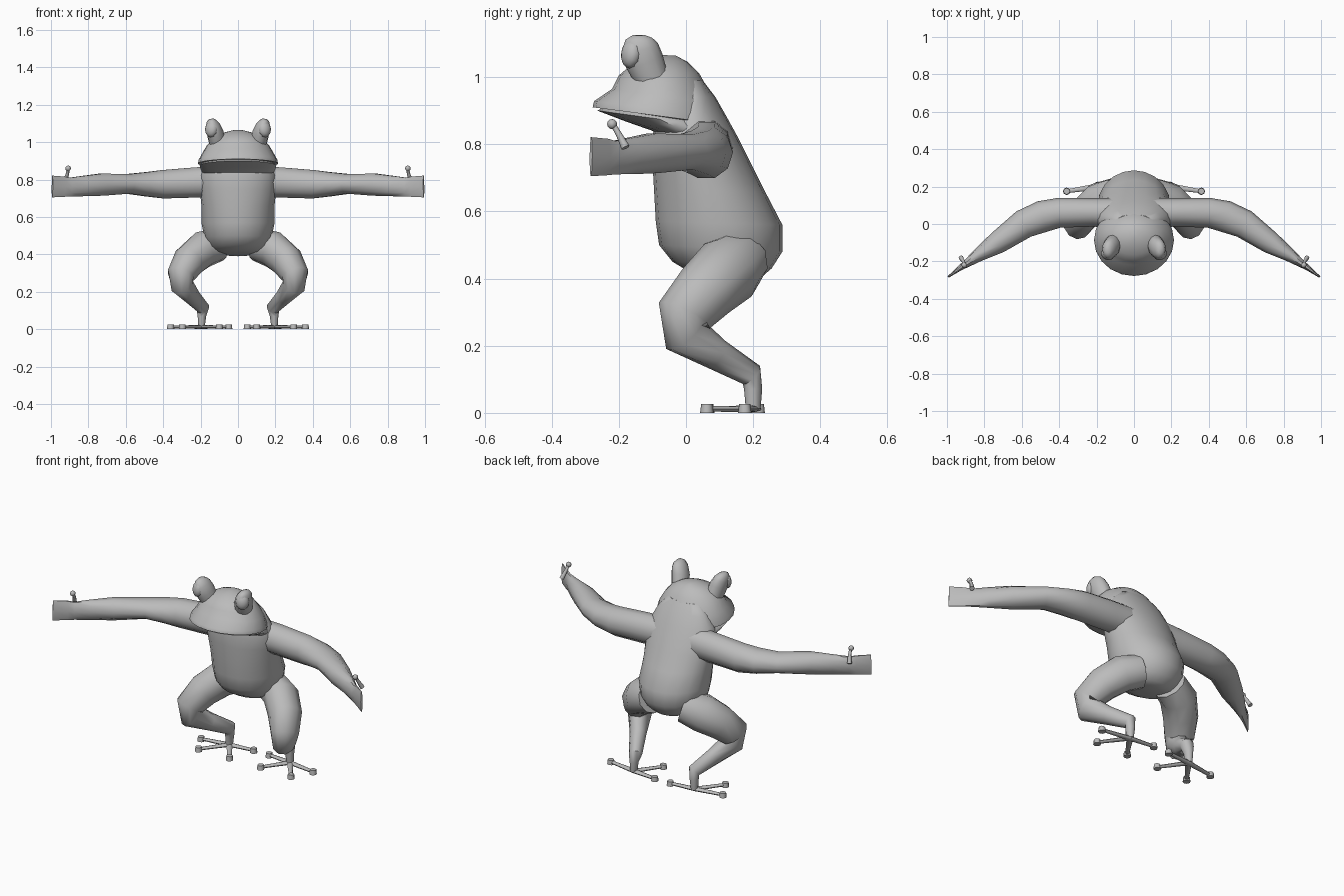
import bpy, bmesh
from math import cos, sin, tau, radians
from mathutils import Vector, Matrix

if "Cube" in bpy.data.objects:
    bpy.data.objects.remove(bpy.data.objects["Cube"])

grey = bpy.data.materials.new("skin grey")
grey.use_nodes = True
grey.diffuse_color = (0.5, 0.5, 0.5, 1)
grey.node_tree.nodes["Principled BSDF"].inputs["Base Color"].default_value = (0.5, 0.5, 0.5, 1)


def finish(name, bm, mirror=True, angle=50):
    """Turn a bmesh into a smooth object, mirrored over x when paired."""
    bmesh.ops.recalc_face_normals(bm, faces=bm.faces)
    mesh = bpy.data.meshes.new(name)
    bm.to_mesh(mesh)
    bm.free()
    mesh.materials.append(grey)
    ob = bpy.data.objects.new(name, mesh)
    bpy.context.collection.objects.link(ob)
    bpy.ops.object.select_all(action='DESELECT')
    ob.select_set(True)
    bpy.context.view_layer.objects.active = ob
    bpy.ops.object.shade_smooth_by_angle(angle=radians(angle))
    if mirror:
        mod = ob.modifiers.new("mirror", 'MIRROR')
        mod.use_mirror_merge = False
    return ob


def skin(bm, rings):
    """Bridge a list of point rings and cap both ends."""
    loops = [[bm.verts.new(p) for p in ring] for ring in rings]
    n = len(loops[0])
    for a, b in zip(loops, loops[1:]):
        for i in range(n):
            j = (i + 1) % n
            bm.faces.new((a[i], a[j], b[j], b[i]))
    bm.faces.new(loops[0][::-1])
    bm.faces.new(loops[-1])


def stack(name, rows, n=20):
    """Loft of ovals: front height, back height, front y, back y, half width."""
    rings = []
    for zf, zb, yf, yb, w in rows:
        ring = []
        for i in range(n):
            a = tau * i / n
            t = (1 + sin(a)) / 2
            ring.append(Vector((w * cos(a), yf + (yb - yf) * t, zf + (zb - zf) * t)))
        rings.append(ring)
    bm = bmesh.new()
    skin(bm, rings)
    return finish(name, bm, mirror=False)


def limb(bm, rows, ref, n=10):
    """Tube along a path: x, y, z, half thickness, half height."""
    pts = [Vector(r[:3]) for r in rows]
    rings = []
    for k, (p, r) in enumerate(zip(pts, rows)):
        t = (pts[min(k + 1, len(pts) - 1)] - pts[max(k - 1, 0)]).normalized()
        side = t.cross(Vector(ref)).normalized()
        up = side.cross(t)
        rings.append([p + side * r[3] * cos(tau * i / n) + up * r[4] * sin(tau * i / n)
                      for i in range(n)])
    skin(bm, rings)


# Torso: rounded belly, rump pushed back, narrowing to the neck
stack("torso", [
    (.41, .39, .05, .18, .07),
    (.42, .40, .01, .22, .12),
    (.45, .43, -.04, .255, .155),
    (.50, .48, -.08, .287, .18),
    (.57, .56, -.09, .287, .195),
    (.66, .66, -.095, .235, .195),
    (.75, .75, -.10, .19, .205),
    (.82, .82, -.10, .155, .205),
    (.88, .88, -.09, .122, .185),
    (.94, .94, -.05, .088, .15),
    (.99, .99, -.02, .05, .10),
])

# Head: jaw, mouth groove, wide upper lip and domed crown
stack("head", [
    (.80, .80, -.05, .10, .13),
    (.84, .82, -.10, .11, .185),
    (.868, .84, -.18, .11, .20),
    (.90, .85, -.264, .105, .205),
    (.908, .856, -.25, .105, .198),
    (.91, .86, -.278, .105, .214),
    (.928, .885, -.274, .10, .21),
    (.965, .92, -.22, .088, .19),
    (1.005, .965, -.20, .065, .165),
    (1.035, 1.01, -.165, .04, .13),
    (1.055, 1.045, -.12, .005, .08),
    (1.066, 1.064, -.08, -.03, .02),
])

# Raised eye sockets
bm = bmesh.new()
limb(bm, [
    (.108, -.10, .99, .05, .045),
    (.122, -.125, 1.05, .058, .045),
    (.135, -.138, 1.09, .055, .038),
    (.142, -.14, 1.114, .04, .026),
    (.143, -.14, 1.125, .018, .012),
], (1, 0, 0), 12)
finish("eye_sockets", bm)

# Eyeballs set into the sockets, facing forward and outward
bm = bmesh.new()
facing = Vector((.5, -.85, .15)).to_track_quat('Z', 'Y').to_matrix().to_4x4()
bmesh.ops.create_uvsphere(
    bm, u_segments=12, v_segments=8, radius=1,
    matrix=Matrix.Translation((.142, -.163, 1.07)) @ facing @ Matrix.Diagonal((.036, .045, .028, 1)))
finish("eyeballs", bm)

# Arms sweep forward and flatten into paddle hands
bm = bmesh.new()
limb(bm, [
    (.10, .06, .79, .08, .085),
    (.22, .062, .785, .076, .085),
    (.40, .06, .775, .08, .08),
    (.49, .04, .775, .085, .068),
    (.59, .00, .777, .078, .055),
    (.73, -.10, .773, .06, .062),
    (.83, -.165, .765, .036, .057),
    (.90, -.215, .76, .02, .052),
    (.93, -.235, .762, .014, .057),
    (.993, -.283, .763, .005, .061),
], (0, 0, 1))
finish("arms", bm)

# Thumbs with a round tip
bm = bmesh.new()
limb(bm, [
    (.925, -.18, .79, .013, .013),
    (.912, -.20, .83, .009, .009),
    (.908, -.215, .855, .008, .008),
], (1, 0, 0), 8)
bmesh.ops.create_uvsphere(bm, u_segments=8, v_segments=6, radius=.015,
                          matrix=Matrix.Translation((.908, -.22, .86)))
finish("thumbs", bm)

# Crouched legs: hip, knee, shin, ankle
bm = bmesh.new()
limb(bm, [
    (.10, .16, .455, .09, .09),
    (.19, .125, .425, .105, .095),
    (.26, .06, .365, .095, .09),
    (.305, -.005, .29, .085, .075),
    (.30, -.005, .235, .07, .062),
    (.245, .09, .175, .048, .044),
    (.188, .195, .113, .037, .036),
    (.193, .20, .07, .027, .024),
    (.195, .20, .012, .022, .018),
], (1, 0, 0))
finish("legs", bm)

# Four thin splayed toes with round pads on each foot
bm = bmesh.new()
for x, y in [(.05, .215), (.10, .065), (.297, .062), (.36, .175)]:
    limb(bm, [(.195, .20, .012, .017, .01), (x, y, .012, .01, .008)], (0, 0, 1), 8)
    bmesh.ops.create_cone(bm, cap_ends=True, segments=8, radius1=.02, radius2=.017,
                          depth=.026, matrix=Matrix.Translation((x, y, .013)))
finish("feet", bm)
